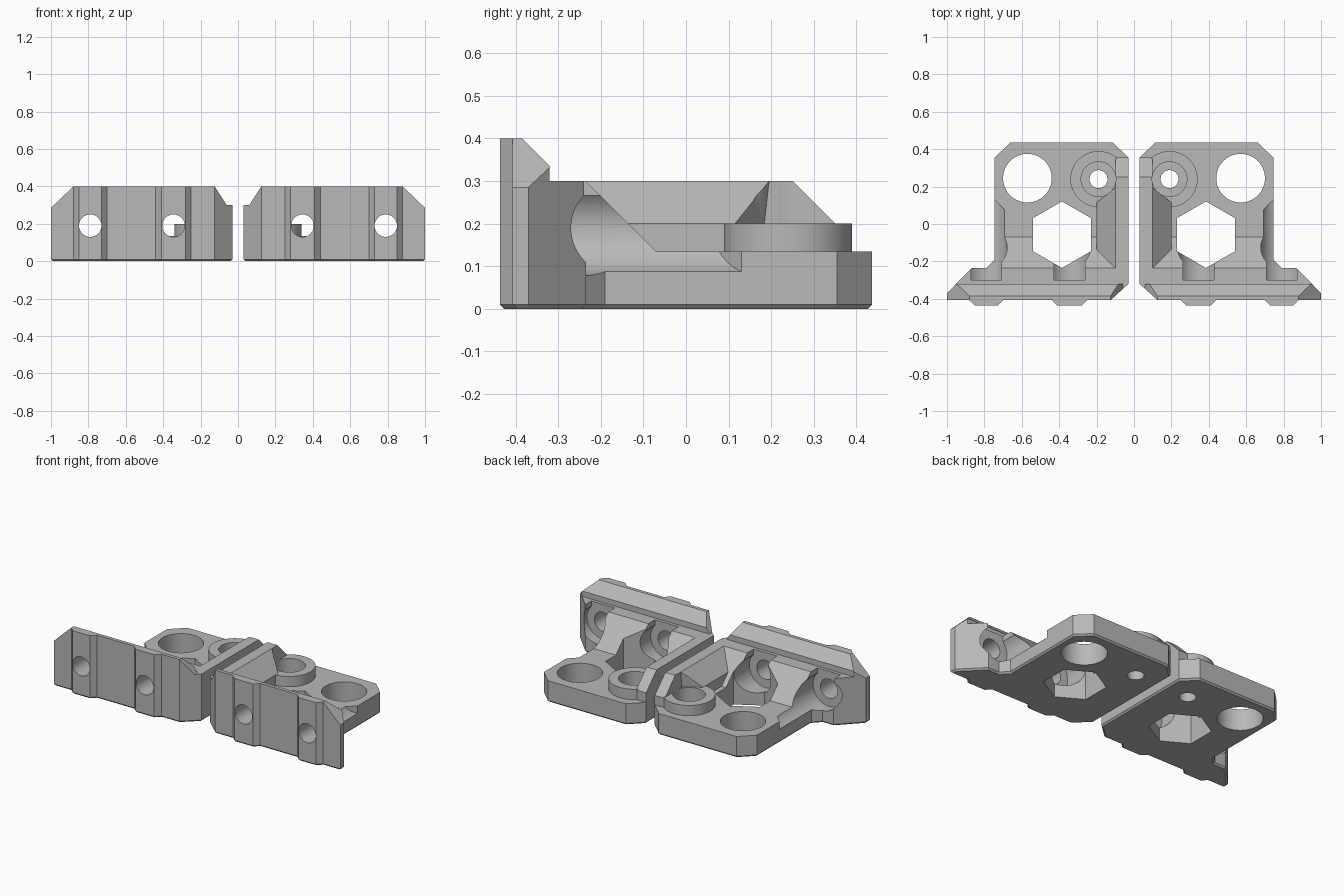
import bpy
import bmesh
import math
from mathutils import Vector

if "Cube" in bpy.data.objects:
    bpy.data.objects.remove(bpy.data.objects["Cube"])

# Single grey plastic
grey = bpy.data.materials.new("light_grey")
grey.use_nodes = True
colour = (0.48, 0.48, 0.48, 1)
grey.diffuse_color = colour
grey.node_tree.nodes["Principled BSDF"].inputs["Base Color"].default_value = colour


def new_object(name, bm):
    bmesh.ops.recalc_face_normals(bm, faces=bm.faces)
    mesh = bpy.data.meshes.new(name)
    bm.to_mesh(mesh)
    bm.free()
    mesh.materials.append(grey)
    ob = bpy.data.objects.new(name, mesh)
    bpy.context.collection.objects.link(ob)
    return ob


def prism(name, pts, axis, a, b, base_bevel=0, end_shift=None):
    """Extrude a 2D profile along an axis from a to b."""
    def place(p, t):
        return {"x": (t, p[0], p[1]), "y": (p[0], t, p[1]), "z": (p[0], p[1], t)}[axis]
    bm = bmesh.new()
    low = [bm.verts.new(place(p, a)) for p in pts]
    high = [bm.verts.new(place(p, b + (end_shift(p) if end_shift else 0))) for p in pts]
    base = bm.faces.new(low)
    bm.faces.new(high[::-1])
    n = len(pts)
    for i in range(n):
        j = (i + 1) % n
        bm.faces.new((low[i], low[j], high[j], high[i]))
    bmesh.ops.recalc_face_normals(bm, faces=bm.faces)
    if base_bevel:
        bmesh.ops.bevel(bm, geom=list(base.edges), offset=base_bevel,
                        segments=1, affect='EDGES')
    return new_object(name, bm)


def ring(cx, cy, r, n=64, start=0.0):
    return [(cx + r * math.cos(start + 2 * math.pi * i / n),
             cy + r * math.sin(start + 2 * math.pi * i / n)) for i in range(n)]


def combine(target, tool, operation):
    """Apply a boolean and discard the tool."""
    tool.hide_render = True
    mod = target.modifiers.new("bool", 'BOOLEAN')
    mod.operation, mod.solver, mod.object = operation, 'EXACT', tool
    deps = bpy.context.evaluated_depsgraph_get()
    deps.update()
    mesh = bpy.data.meshes.new_from_object(target.evaluated_get(deps))
    target.modifiers.clear()
    target.data = mesh
    bpy.data.objects.remove(tool)


# Front wall with bevelled top edge and a ramp down to the base
bracket = prism("left_bracket", [(-.5, -.06), (-.5, .4), (-.385, .4), (-.32, .335), (-.32, .3),
                                 (-.235, .3), (-.07, .135), (-.07, -.06)], "x", -.05, 1.1)

# Base slab
combine(bracket, prism("base", [(-.04, -.35), (.9, -.35), (.9, .5), (-.04, .5)],
                       "z", -.05, .135), 'UNION')

# Inner rib and its sloped flank
combine(bracket, prism("rib", [(-.34, -.04), (-.34, .3), (.25, .3), (.355, .195), (.355, -.04)],
                       "x", -.03, .10), 'UNION')
combine(bracket, prism("rib_flank", [(.06, .05), (.06, .3), (.1, .3), (.2, .2), (.2, .05)],
                       "y", -.28, .195,
                       end_shift=lambda p: -.8 * max(0, p[0] - .1)), 'UNION')

# Plan outline, including the two locating ridges on the front
outline = [(.03, -.32), (.03, .355), (.115, .437), (.66, .437), (.745, .355), (.745, -.19),
           (.79, -.235), (.868, -.235), (1, -.37), (1, -.407),
           (.88, -.407), (.85, -.437), (.73, -.437), (.70, -.407),
           (.44, -.407), (.41, -.437), (.28, -.437), (.25, -.407), (.125, -.407)]
combine(bracket, prism("outline", outline, "z", 0, .45, base_bevel=.01), 'INTERSECT')

# Sloped upper corners of the front wall
combine(bracket, prism("inner_corner", [(-.02, .3), (.06, .3), (.138, .42), (-.02, .42)],
                       "y", -.5, -.28), 'DIFFERENCE')
combine(bracket, prism("outer_corner", [(.86, .419), (1.04, .247), (1.04, .43), (.86, .43)],
                       "y", -.5, -.2), 'DIFFERENCE')

# Raised boss
combine(bracket, prism("boss", ring(.19, .24, .15), "z", .06, .2), 'UNION')

# Screw holes with open-topped access channels
for cx, end, shift in ((.345, -.06, None), (.79, .175, lambda p: p[0] - .79)):
    combine(bracket, prism("channel", ring(cx, .19, .112), "y", -.30, end, end_shift=shift),
            'DIFFERENCE')
    combine(bracket, prism("slot", [(cx - .082, .19), (cx + .082, .19),
                                    (cx + .082, .33), (cx - .082, .33)],
                           "y", -.30, -.06), 'DIFFERENCE')
    combine(bracket, prism("screw_hole", ring(cx, .19, .06, 48), "y", -.5, -.25), 'DIFFERENCE')

# Vertical openings: hexagon, large hole, boss counterbore and through hole
combine(bracket, prism("hexagon", ring(.385, -.057, .178, 6, math.pi / 2), "z", -.1, .5),
        'DIFFERENCE')
combine(bracket, prism("large_hole", ring(.57, .245, .13), "z", -.1, .5), 'DIFFERENCE')
combine(bracket, prism("counterbore", ring(.19, .24, .093), "z", .1, .5), 'DIFFERENCE')
combine(bracket, prism("boss_hole", ring(.19, .24, .048, 48), "z", -.1, .5), 'DIFFERENCE')

# Mirrored partner
bm = bmesh.new()
bm.from_mesh(bracket.data)
for v in bm.verts:
    v.co.x = -v.co.x
bmesh.ops.reverse_faces(bm, faces=bm.faces)
partner = new_object("right_bracket", bm)

# Smooth the round walls, keep the hard edges
bpy.ops.object.select_all(action='DESELECT')
for ob in (bracket, partner):
    ob.select_set(True)
bpy.context.view_layer.objects.active = bracket
bpy.ops.object.shade_smooth_by_angle(angle=math.radians(25))
